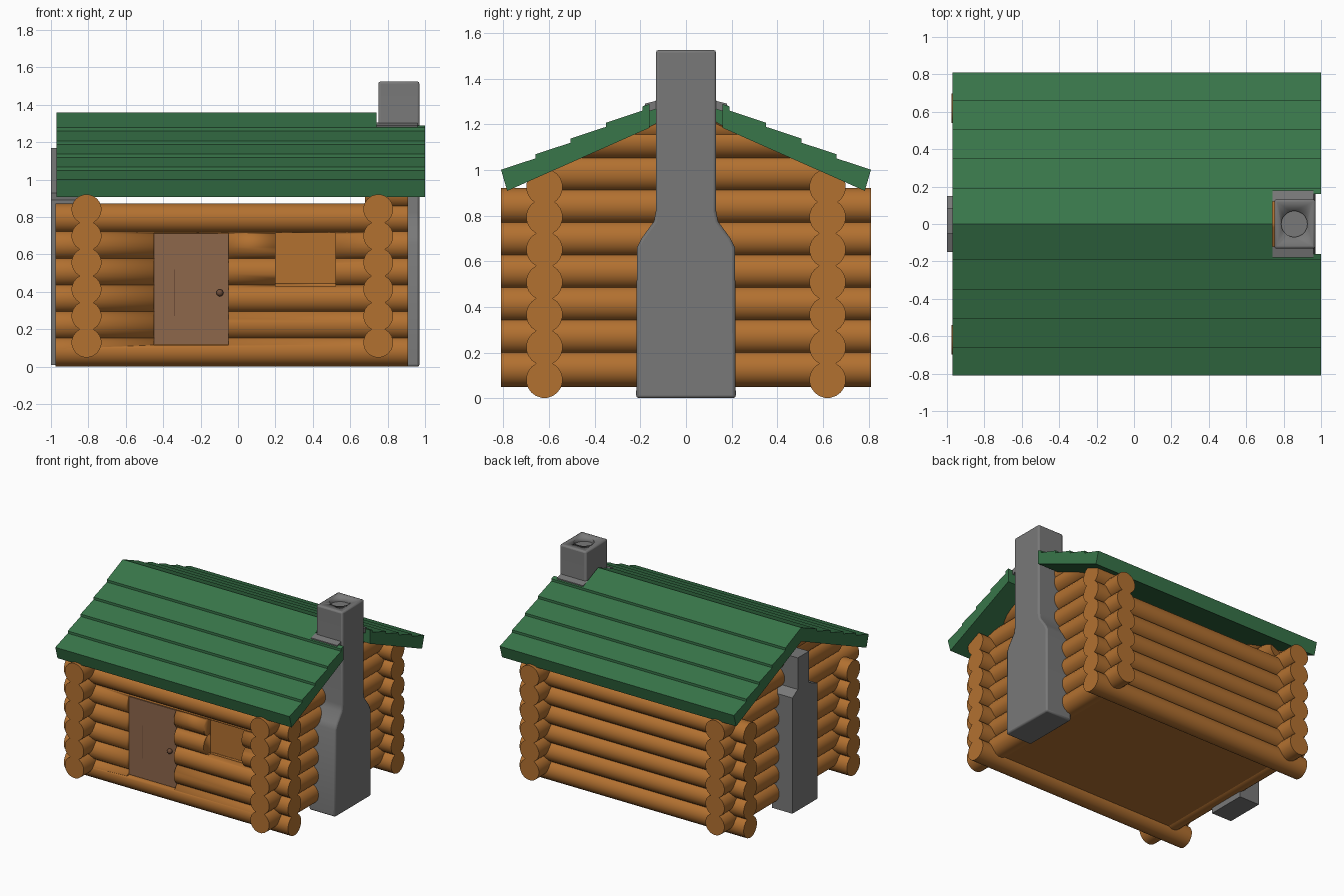
import bpy, bmesh, math

if "Cube" in bpy.data.objects:
    bpy.data.objects.remove(bpy.data.objects["Cube"])


def mat(name, col):
    m = bpy.data.materials.new(name)
    m.diffuse_color = (*col, 1)
    m.use_nodes = True
    m.node_tree.nodes["Principled BSDF"].inputs["Base Color"].default_value = m.diffuse_color
    return m


WOOD = mat("log_orange", (0.45, 0.165, 0.03))
GREEN = mat("roof_green", (0.04, 0.18, 0.068))
STONE = mat("stone_grey", (0.19, 0.19, 0.19))
DOOR = mat("door_brown", (0.27, 0.135, 0.07))
KNOB = mat("knob_brown", (0.16, 0.075, 0.04))


def finish(name, bm, material, bevel=0):
    bmesh.ops.recalc_face_normals(bm, faces=bm.faces)
    me = bpy.data.meshes.new(name)
    bm.to_mesh(me)
    bm.free()
    ob = bpy.data.objects.new(name, me)
    bpy.context.collection.objects.link(ob)
    me.materials.append(material)
    if bevel:
        b = ob.modifiers.new("bevel", 'BEVEL')
        b.width, b.segments = bevel, 2
    return ob


def prism(name, pts, x0, x1, material, bevel=0):
    """Extrude a (y, z) outline along x."""
    bm = bmesh.new()
    a = [bm.verts.new((x0, y, z)) for y, z in pts]
    b = [bm.verts.new((x1, y, z)) for y, z in pts]
    bm.faces.new(a)
    bm.faces.new(b[::-1])
    for i in range(len(pts)):
        j = (i + 1) % len(pts)
        bm.faces.new((a[i], b[i], b[j], a[j]))
    return finish(name, bm, material, bevel)


def box(name, x0, x1, y0, y1, z0, z1, material, bevel=0):
    return prism(name, [(y0, z0), (y1, z0), (y1, z1), (y0, z1)], x0, x1, material, bevel)


def log(name, axis, start, end, side, z, r=0.08, n=20):
    """Round log along x or y; start and end may be functions of height."""
    bm = bmesh.new()
    rings = []
    for lim in (start, end):
        ring = []
        for k in range(n):
            t = 2 * math.pi * (k + 0.5) / n
            s, h = side + r * math.cos(t), z + r * math.sin(t)
            l = lim(h) if callable(lim) else lim
            ring.append(bm.verts.new((l, s, h) if axis == 'x' else (s, l, h)))
        rings.append(ring)
    a, b = rings
    bm.faces.new(a)
    bm.faces.new(b[::-1])
    for i in range(n):
        j = (i + 1) % n
        bm.faces.new((a[i], b[i], b[j], a[j]))
    return finish(name, bm, WOOD)


# Cutters for the door and window recesses
cutters = [box("door_cutter", -0.45, -0.05, -0.8, -0.655, 0.115, 0.715, WOOD),
           box("window_cutter", 0.2, 0.52, -0.8, -0.615, 0.43, 0.715, WOOD)]


def cut(ob, cutter):
    m = ob.modifiers.new("cut", 'BOOLEAN')
    m.object, m.solver = cutter, 'EXACT'


# Front and back wall logs
STEP = 0.1425
for i in range(6):
    z = 0.081 + STEP * i
    log("back_log", 'x', -0.975, 0.91, 0.62, z)
    front = log("front_log", 'x', -0.975, 0.91, -0.62, z)
    cut(front, cutters[0])
    if i >= 2:
        cut(front, cutters[1])
for y in (-0.62, 0.62):
    log("corner_log", 'x', 0.68, 0.91, y, 0.925)

# Side wall logs and sloped gable logs
gable = lambda h: min(0.6, max(0.01, (1.26 - h) / 0.44))
for x in (-0.81, 0.75):
    for i in range(6):
        log("side_log", 'y', -0.81, 0.81, x, 0.129 + STEP * i)
    for z in (0.983, 1.12, 1.19):
        log("gable_log", 'y', lambda h: -gable(h), gable, x, z)

# Floor, door, knob and window panel
box("floor", -0.83, 0.77, -0.62, 0.62, 0.06, 0.1, WOOD)
box("door", -0.45, -0.05, -0.668, -0.62, 0.12, 0.712, DOOR)
box("door_groove", -0.341, -0.337, -0.669, -0.66, 0.27, 0.52, KNOB)
box("window_panel", 0.19, 0.53, -0.614, -0.58, 0.42, 0.73, WOOD)
bm = bmesh.new()
bmesh.ops.create_uvsphere(bm, u_segments=12, v_segments=8, radius=0.019)
bmesh.ops.translate(bm, verts=bm.verts, vec=(-0.097, -0.682, 0.395))
finish("door_knob", bm, KNOB)


# Lapped plank roof: stepped outline on each side of the ridge
def roof_outline(inner):
    top = lambda y: 1.345 - 0.447 * y
    edges = [0.81, 0.66, 0.505, 0.35, 0.19, 0.0]
    pts = [(0.783, 0.908)]
    for o, i in zip(edges, edges[1:]):
        i = max(i, inner)
        if o > i:
            pts += [(o, top(o) + 0.018), (i, top(i) + (0.015 if i == inner else 0))]
    return pts + [(inner, 1.255 - 0.443 * inner)]


for s in (-1, 1):
    for inner, x0, x1 in ((0.0, -0.97, 0.74), (0.16, 0.74, 1.0)):
        prism("roof_slope", [(s * y, z) for y, z in roof_outline(inner)], x0, x1, GREEN)
    # Flashing strip beside the chimney
    prism("chimney_flashing", [(s * 0.12, 1.27), (s * 0.12, 1.305), (s * 0.18, 1.29),
                               (s * 0.18, 1.25)], 0.74, 0.96, STONE)

# Main chimney with shoulders and a round flue
half = [(0.218, 0.0), (0.215, 0.66), (0.195, 0.7), (0.14, 0.775), (0.132, 0.82), (0.132, 1.525)]
chimney = prism("chimney", half + [(-y, z) for y, z in half[::-1]], 0.75, 0.97, STONE, 0.012)
bm = bmesh.new()
bmesh.ops.create_cone(bm, cap_ends=True, segments=20, radius1=0.07, radius2=0.07, depth=0.06)
bmesh.ops.translate(bm, verts=bm.verts, vec=(0.857, 0, 1.525))
flue = finish("flue_cutter", bm, STONE)
cut(chimney, flue)
cutters.append(flue)

# Small stepped chimney on the left gable
stack = [(0.15, 0.01), (0.15, 0.89), (0.085, 0.93), (0.085, 1.17),
         (-0.05, 1.17), (-0.05, 0.93), (-0.15, 0.89), (-0.15, 0.01)]
prism("left_chimney", stack, -1.0, -0.83, STONE)

# Smooth shading and hidden helpers
for ob in bpy.data.objects:
    ob.select_set(True)
bpy.context.view_layer.objects.active = chimney
bpy.ops.object.shade_smooth_by_angle(angle=math.radians(30))
for c in cutters:
    c.hide_render = True
    c.hide_set(True)
